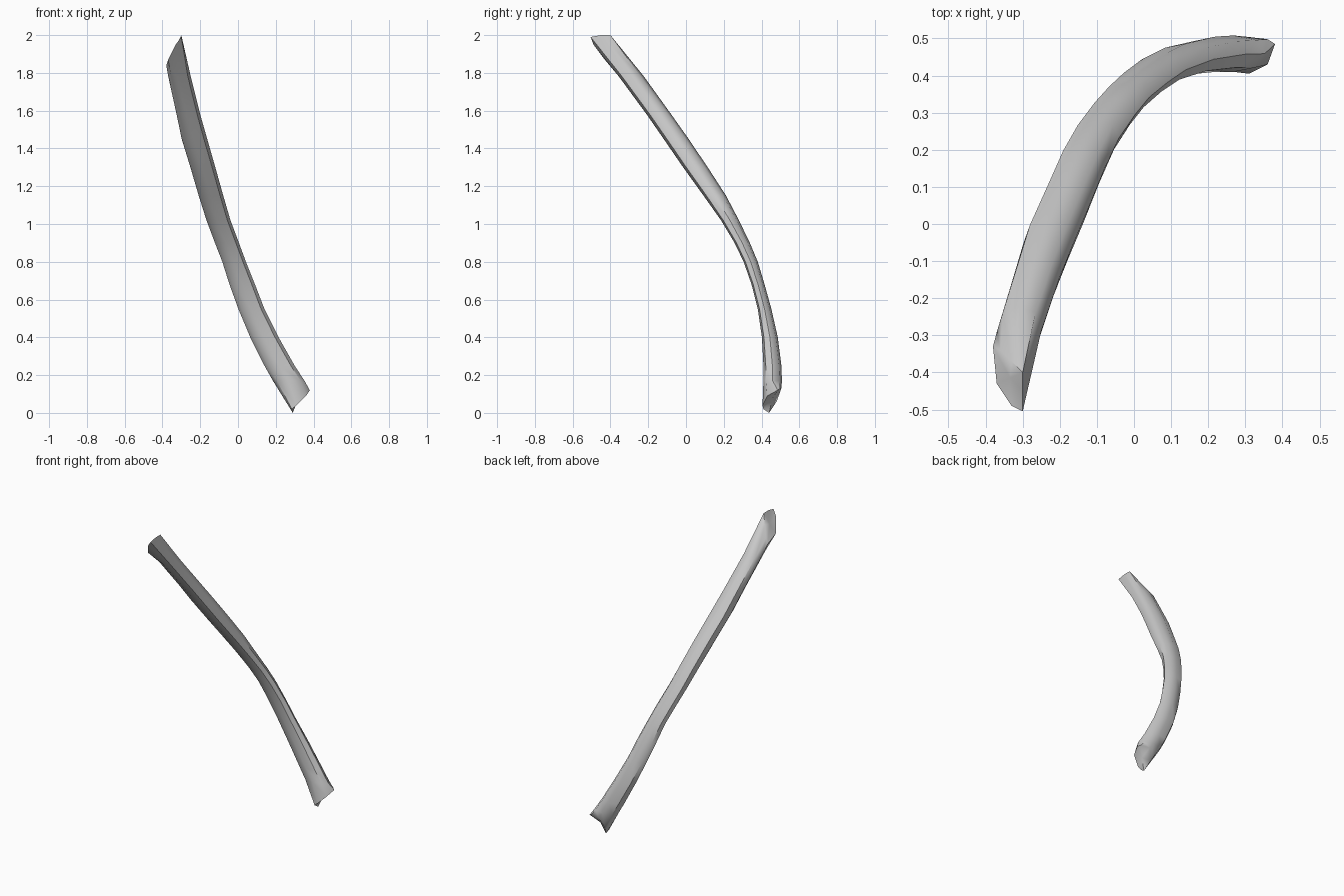
import bpy, bmesh, math

if "Cube" in bpy.data.objects:
    bpy.data.objects.remove(bpy.data.objects["Cube"])

# Broken, slanted end faces, eight points each, running counter-clockwise from +x
top_end = [(-.30, -.45, 2.0), (-.30, -.40, 2.0), (-.33, -.37, 1.94), (-.36, -.34, 1.87),
           (-.38, -.33, 1.84), (-.37, -.43, 1.87), (-.33, -.49, 1.95), (-.30, -.505, 1.99)]
low_end = [(.38, .485, .12), (.36, .498, .13), (.30, .505, .13), (.27, .48, .06),
           (.29, .44, 0), (.285, .41, .02), (.31, .405, .04), (.36, .43, .09)]

# Level slices of the shaft: z, x min, x max, y min, y max
slices = [(1.78, -.369, -.25, -.355, -.222), (1.58, -.325, -.20, -.208, -.078),
          (1.45, -.298, -.163, -.118, .014), (1.30, -.252, -.12, -.015, .115),
          (1.15, -.208, -.078, .093, .212), (1.02, -.167, -.04, .185, .28),
          (.90, -.122, .005, .257, .338), (.80, -.083, .042, .305, .38),
          (.68, -.045, .09, .347, .416), (.55, .002, .14, .38, .452),
          (.40, .065, .215, .402, .486), (.25, .14, .30, .41, .505),
          (.17, .185, .352, .41, .508)]


def slice_ring(z, x0, x1, y0, y1):
    ring = []
    for i in range(8):
        a = i * math.pi / 4
        k = 1.05 if i % 2 else 1.0
        ring.append(((x0 + x1) / 2 + k * (x1 - x0) / 2 * math.cos(a),
                     (y0 + y1) / 2 + k * (y1 - y0) / 2 * math.sin(a), z))
    return ring


# Curved shaft: skin the rings and close both ends with a fan
bm = bmesh.new()
rings = [[bm.verts.new(p) for p in r]
         for r in [top_end] + [slice_ring(*s) for s in slices] + [low_end]]
for a, b in zip(rings, rings[1:]):
    for i in range(8):
        j = (i + 1) % 8
        bm.faces.new((a[i], b[i], b[j], a[j]))
for r in (rings[0], rings[-1]):
    mid = bm.verts.new([sum(v.co[k] for v in r) / 8 for k in range(3)])
    for i in range(8):
        bm.faces.new((r[i], r[(i + 1) % 8], mid))
bmesh.ops.recalc_face_normals(bm, faces=bm.faces)
mesh = bpy.data.meshes.new("curved_shaft")
bm.to_mesh(mesh)
bm.free()
shaft = bpy.data.objects.new("curved_shaft", mesh)
bpy.context.collection.objects.link(shaft)
bpy.context.view_layer.objects.active = shaft
shaft.select_set(True)
bpy.ops.object.shade_smooth_by_angle(angle=math.radians(50))
